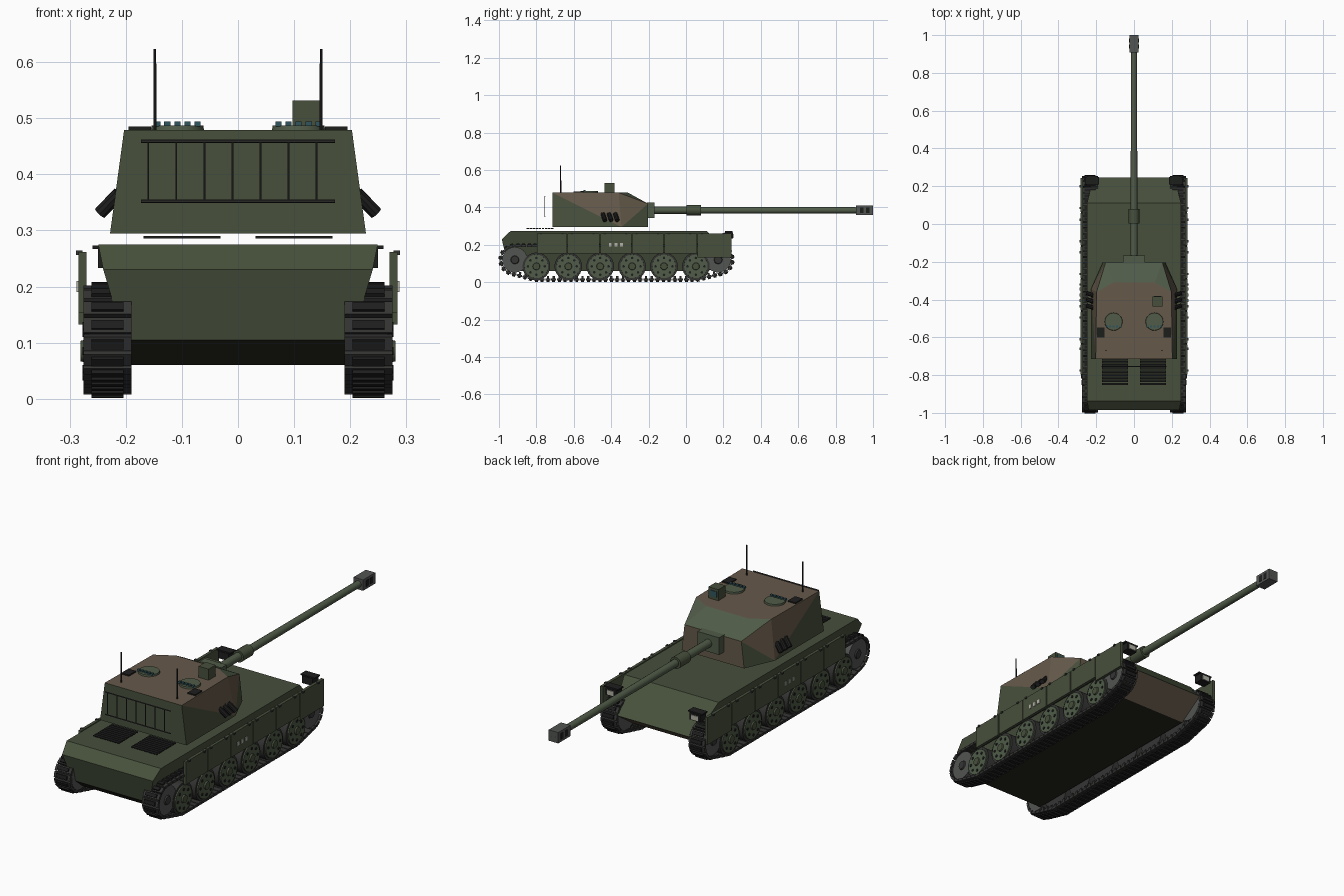
import bpy, bmesh, math
from mathutils import Vector, Matrix
from mathutils.geometry import convex_hull_2d

if "Cube" in bpy.data.objects:
    bpy.data.objects.remove(bpy.data.objects["Cube"])


def mat(name, r, g, b):
    m = bpy.data.materials.new(name)
    m.diffuse_color = (r, g, b, 1)
    m.use_nodes = True
    m.node_tree.nodes["Principled BSDF"].inputs["Base Color"].default_value = m.diffuse_color
    return m


OLIVE = mat("olive", .063, .08, .045)
GREEN = mat("green", .08, .105, .065)
BROWN = mat("brown", .13, .10, .068)
DARK = mat("dark", .012, .013, .012)
STEEL = mat("steel", .085, .09, .085)
TRACK = mat("track_metal", .035, .036, .034)
BELLY = mat("belly", .018, .02, .013)
PALE = mat("pale", .45, .45, .38)
GLASS = mat("glass", .03, .09, .11)


def finish(name, bm, mats, mirror=False, smooth=False):
    me = bpy.data.meshes.new(name)
    bmesh.ops.recalc_face_normals(bm, faces=bm.faces)
    bm.to_mesh(me)
    bm.free()
    ob = bpy.data.objects.new(name, me)
    bpy.context.collection.objects.link(ob)
    for m in mats:
        me.materials.append(m)
    if mirror:
        ob.modifiers.new("mirror", 'MIRROR')
    if smooth:
        bpy.ops.object.select_all(action='DESELECT')
        ob.select_set(True)
        bpy.context.view_layer.objects.active = ob
        bpy.ops.object.shade_smooth_by_angle(angle=math.radians(35))
    return ob


def boxes(name, m, items, mirror=False):
    """items: (centre, size, tilt about x)"""
    bm = bmesh.new()
    for c, s, a in items:
        M = Matrix.Translation(c) @ Matrix.Rotation(a, 4, 'X') @ Matrix.Diagonal((*s, 1))
        bmesh.ops.create_cube(bm, size=1, matrix=M)
    return finish(name, bm, [m], mirror)


def rods(name, m, items, seg=12, mirror=False, smooth=True):
    """items: (start, end, start radius, end radius)"""
    bm = bmesh.new()
    for p, q, r0, r1 in items:
        p, q = Vector(p), Vector(q)
        rot = (q - p).to_track_quat('Z', 'Y').to_matrix().to_4x4()
        bmesh.ops.create_cone(bm, cap_ends=True, segments=seg, radius1=r0, radius2=r1,
                              depth=(q - p).length, matrix=Matrix.Translation((p + q) / 2) @ rot)
    return finish(name, bm, [m], mirror, smooth)


# Hull: side profile swept across, narrowing toward the belly
def half_width(z):
    return .19 + (z - .06) / .17 * .05 if z < .23 else .24 + (z - .23) / .045 * .009


bm = bmesh.new()
profile = [(-.90, .06), (-.955, .105), (-.985, .23), (-.937, .275), (.11, .275), (.245, .145), (.12, .06)]
sides = [[bm.verts.new((s * half_width(z), y, z)) for y, z in profile] for s in (-1, 1)]
for i in range(len(profile)):
    j = (i + 1) % len(profile)
    f = bm.faces.new((sides[0][i], sides[0][j], sides[1][j], sides[1][i]))
    f.material_index = {0: 1, 5: 2, 6: 1}.get(i, 0)
for s in sides:
    bm.faces.new((s[0], s[1], s[5], s[6]))
    bm.faces.new((s[1], s[2], s[5]))
    bm.faces.new((s[2], s[3], s[4], s[5]))
finish("hull", bm, [OLIVE, BELLY, BROWN])

# Engine grilles over the rear deck
boxes("engine_grille", DARK, [((.10, -.715 - .0165 * i, .288), (.137, .013, .004), 0) for i in range(9)], True)

# Side skirts with bolts, brackets and pale markings
edges = [-.80, -.635, -.46, -.29, -.117, .06, .245]
boxes("side_skirt", OLIVE, [((.277, (a + b) / 2, .208 if b < .2 else .197),
                             (.014, b - a - .005, .108 if b < .2 else .13), 0)
                            for a, b in zip(edges, edges[1:])], True)
boxes("skirt_bracket", TRACK, [((.283, y + d, .26), (.012, .012, .008), 0)
                               for y in edges[:-1] for d in (.025, .14)], True)
boxes("side_marking", PALE, [((.2855, y, .2), (.004, .016, .02), 0) for y in (-.405, -.375, -.345)], True)

# Headlights
boxes("headlight", DARK, [((.222, .228, .25), (.055, .045, .034), 0), ((.222, .228, .27), (.075, .04, .006), 0)], True)
boxes("headlight_lens", PALE, [((.222, .252, .248), (.036, .004, .022), 0)], True)

# Road wheels
WHEELS = [-.80 + .1706 * i for i in range(6)]
WZ = .085
rods("wheel_tyre", TRACK, [((.20, y, WZ), (.268, y, WZ), .074, .074) for y in WHEELS], 24, True)
rods("wheel_disc", GREEN, [((.205, y, WZ), (.274, y, WZ), .066, .063) for y in WHEELS], 24, True)
rods("wheel_hub", OLIVE, [((.26, y, WZ), (.281, y, WZ), .024, .018) for y in WHEELS], 12, True)
rods("wheel_bolt", DARK, [((.27, y + .045 * math.cos(a), WZ + .045 * math.sin(a)),
                           (.277, y + .045 * math.cos(a), WZ + .045 * math.sin(a)), .007, .007)
                          for y in WHEELS for a in [k * math.pi / 4 for k in range(8)]], 8, True)

# Drive sprocket and idler
ENDS = [(-.915, .12), (.172, .12)]
rods("end_wheel", STEEL, [((.19, y, z), (.266, y, z), .068, .068) for y, z in ENDS], 24, True)
rods("end_wheel_hub", TRACK, [((.26, y, z), (.272, y, z), .026, .02) for y, z in ENDS], 12, True)

# Track links laid round a belt wrapped over the wheels
circles = [(y, z, .075) for y, z in ENDS] + [(y, WZ, .07) for y in WHEELS]
pts = [Vector((y + r * math.cos(k * math.pi / 24), z + r * math.sin(k * math.pi / 24)))
       for y, z, r in circles for k in range(48)]
loop = [pts[i] for i in convex_hull_2d(pts)]
area = sum(a.x * b.y - b.x * a.y for a, b in zip(loop, loop[1:] + loop[:1]))
if area < 0:
    loop.reverse()
segs = list(zip(loop, loop[1:] + loop[:1]))
total = sum((b - a).length for a, b in segs)
COUNT = 86
links, pads, teeth = [], [], []
for n in range(COUNT):
    d = total * n / COUNT
    for a, b in segs:
        step = (b - a).length
        if d <= step:
            break
        d -= step
    t = (b - a).normalized()
    p, out, ang = a + t * d, Vector((t.y, -t.x)), math.atan2(t.y, t.x)
    q, k = p + out * .0085, p - out * .012
    links.append(((.2325, p.x, p.y), (.085, total / COUNT * .88, .012), ang))
    pads.append(((.2325, q.x, q.y), (.057, .016, .009), ang))
    teeth.append(((.197, k.x, k.y), (.008, .012, .014), ang))
boxes("track_link", TRACK, links, True)
boxes("track_pad", DARK, pads, True)
boxes("track_guide", TRACK, teeth, True)

# Turret: faceted convex shell with painted patches
bm = bmesh.new()
half = [(.228, -.715, .295), (.228, -.345, .295), (.165, -.203, .295), (.15, -.203, .42),
        (.203, -.715, .479), (.198, -.36, .479), (.11, -.31, .479)]
for x, y, z in half:
    for s in (-1, 1):
        bm.verts.new((s * x, y, z))
bmesh.ops.convex_hull(bm, input=bm.verts)
for f in bm.faces:
    f.normal_update()
    n, c = f.normal, f.calc_center_median()
    if n.z > .9 or (n.y > .9 and abs(n.z) < .2):
        f.material_index = 1
    elif abs(n.x) > .9 and c.z > .38:
        f.material_index = 1
    elif n.z > .4:
        f.material_index = 2
finish("turret", bm, [OLIVE, BROWN, GREEN])

# Gun: mantlet, barrel, sleeve and muzzle brake
G = .385
boxes("mantlet", GREEN, [((0, -.188, G), (.115, .04, .082), 0)])
rods("barrel", GREEN, [((0, -.2, G), (0, .03, G), .019, .019), ((0, .03, G), (0, .93, G), .018, .016)], 16)
rods("barrel_sleeve", OLIVE, [((0, .002, G), (0, .08, G), .028, .028)], 16)
boxes("muzzle_brake", STEEL, [((0, .954, G), (.05, .092, .052), 0)])
boxes("muzzle_slot", DARK, [((0, y, G), (.053, .02, .03), 0) for y in (.94, .972)])
rods("muzzle_bore", DARK, [((0, .99, G), (0, 1.0, G), .013, .013)], 12)

# Hatches with periscopes
rods("hatch", GREEN, [((.108, -.517, .476), (.108, -.517, .487), .048, .046)], 20, True)
boxes("periscope", GLASS, [((.108 + .018 * i, -.543, .490), (.011, .012, .009), 0) for i in range(-2, 3)], True)
boxes("roof_pad", DARK, [((.175, -.575, .479), (.04, .053, .012), 0)], True)

# Gunner sight
boxes("sight_box", OLIVE, [((.124, -.41, .504), (.053, .053, .056), 0)])
boxes("sight_glass", GLASS, [((.124, -.383, .506), (.036, .004, .028), 0)])

# Antennas and smoke launchers
rods("antenna", DARK, [((.148, -.67, .47), (.148, -.67, .623), .0035, .0025)], 6, True)
rods("smoke_launcher", DARK, [((.212, y, .366), (.246, y + .012, .331), .012, .012)
                              for y in (-.445, -.412, -.379)], 10, True)

# Stowage rack behind the turret
rods("stowage_rack", TRACK,
     [((-.173, -.755, z), (.173, -.755, z), .003, .003) for z in (.352, .459)] +
     [((-.16 + .05 * i, -.755, .352), (-.16 + .05 * i, -.755, .459), .002, .002) for i in range(7)], 6)
